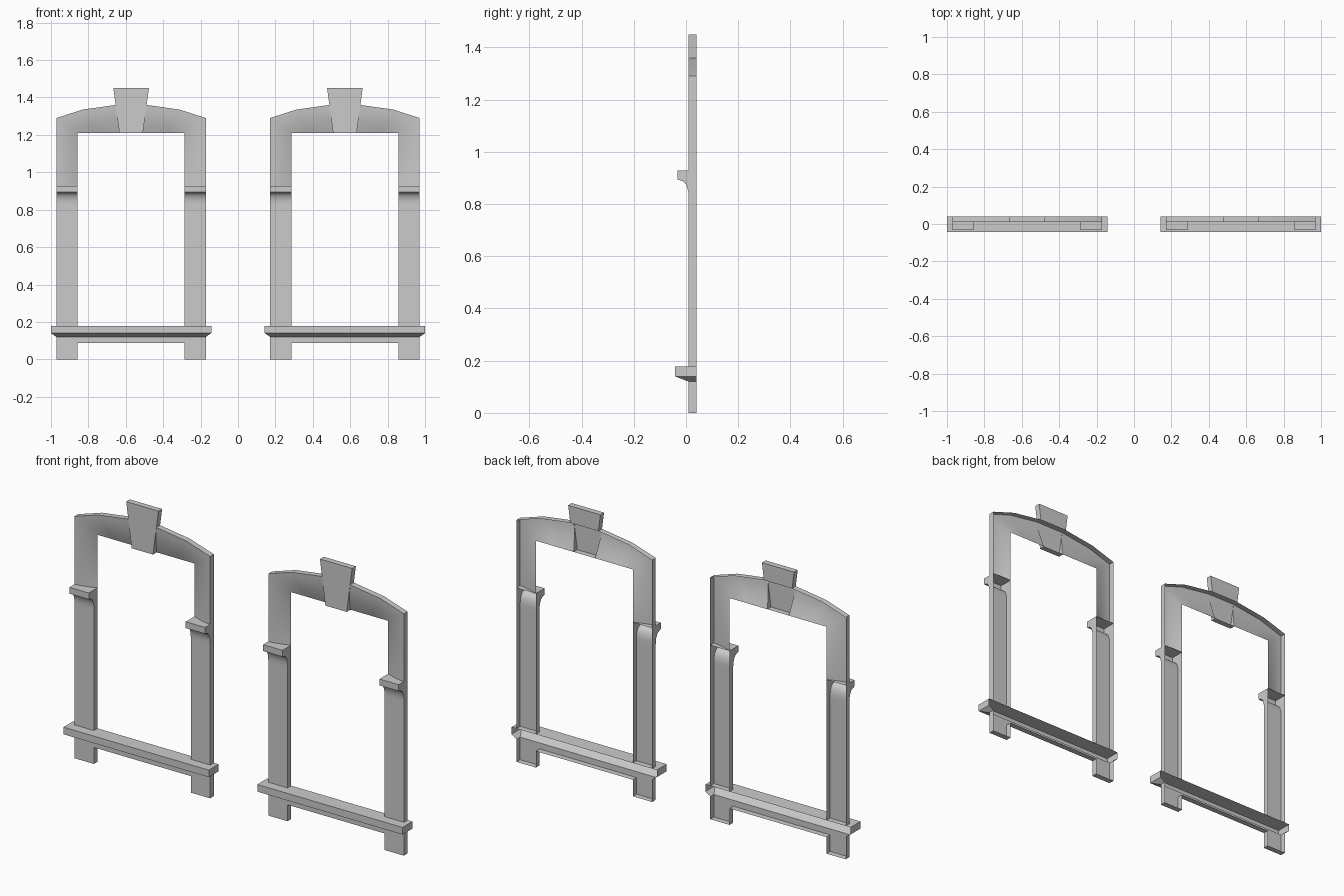
import bpy, bmesh, math

if "Cube" in bpy.data.objects:
    bpy.data.objects.remove(bpy.data.objects["Cube"])

F, B = 0.01, 0.041          # front plane and open back plane of the frame
IN, OUT = 0.286, 0.4        # inner and outer half widths


def make(name, polys, cx, smooth=None):
    """Half part from polygons, mirrored about the window's centre line."""
    bm = bmesh.new()
    for p in polys:
        bm.faces.new([bm.verts.new(c) for c in p])
    bmesh.ops.remove_doubles(bm, verts=bm.verts[:], dist=1e-5)
    bmesh.ops.recalc_face_normals(bm, faces=bm.faces[:])
    if sum(f.normal.y * f.calc_area() for f in bm.faces) > 0:
        bmesh.ops.reverse_faces(bm, faces=bm.faces[:])
    me = bpy.data.meshes.new(name)
    bm.to_mesh(me)
    bm.free()
    ob = bpy.data.objects.new(name, me)
    bpy.context.collection.objects.link(ob)
    ob.location.x = cx
    m = ob.modifiers.new("mirror", 'MIRROR')
    m.merge_threshold = 1e-4
    if smooth:
        bpy.ops.object.select_all(action='DESELECT')
        ob.select_set(True)
        bpy.context.view_layer.objects.active = ob
        bpy.ops.object.shade_smooth_by_angle(angle=math.radians(smooth))
    return ob


def grid(rows):
    """Quads between successive rows of points."""
    return [(a[i], a[i + 1], b[i + 1], b[i])
            for a, b in zip(rows, rows[1:]) for i in range(len(a) - 1)]


def panel(pts, rims):
    """Flat front outline with rims going back along the listed edges."""
    polys = [[(x, F, z) for x, z in pts]]
    for i in rims:
        (x, z), (u, w) = pts[i], pts[(i + 1) % len(pts)]
        polys.append([(x, F, z), (u, F, w), (u, B, w), (x, B, z)])
    return polys


for cx in (-0.5715, 0.5715):
    # lower legs with the apron between them
    make("apron_and_legs", panel([(0, .12), (0, .088), (IN, .088), (IN, 0),
                                  (OUT, 0), (OUT, .12)], (1, 2, 3, 4)), cx)

    # side posts
    make("post", panel([(IN, .178), (OUT, .178), (OUT, .81), (IN, .81)], (1, 3)), cx)

    # sill: hollow ledge with tapered underside
    rings = [[(0, y, z), (x, y, z), (x, B, z)]
             for x, y, z in ((.4285, -.042, .178), (.4285, -.042, .14), (OUT, F, .12))]
    top = [(0, -.042, .178), (.4285, -.042, .178), (.4285, B, .178), (0, B, .178)]
    make("sill", grid(rings) + [top], cx)

    # consoles: shelf over a hollow curve
    prof = [(B, .928), (-.033, .928), (-.033, .894)]
    for k in range(7):
        a = math.radians(90 * k / 6)
        prof.append((-.02 + .03 * math.sin(a), .83 + .06 * math.cos(a)))
    prof.append((F, .81))
    rows = [[(x, y, z) for y, z in prof] for x in (IN, OUT)]
    sides = [r + [(r[0][0], B, .81)] for r in rows]
    make("console", grid(rows) + sides, cx, 30)

    # arched head: moulding falling back from the outer to the inner edge
    outer = [(OUT, .928), (OUT, 1.29), (.26, 1.335), (.083, 1.36)]
    inner = [(IN, .928), (IN, 1.21), (.19, 1.21), (.063, 1.21)]
    rows = []
    for (ox, oz), (ix, iz) in zip(outer, inner):
        row = [(ox, B, oz)]
        for k in range(6):
            t = k / 5
            row.append((ox + (ix - ox) * t, F + (B - F) * t ** 1.6, oz + (iz - oz) * t))
        rows.append(row)
    # cheeks beside the keystone
    step = [[(x, F, z) for x, y, z in rows[-1][2:]], rows[-1][2:]]
    cheek = grid(step) + [(rows[-1][1], step[0][0], step[1][0])]
    make("arched_head", grid(rows) + cheek, cx, 40)

    # keystone: open behind the arch, solid above it
    key = panel([(0, 1.21), (.063, 1.21), (.083, 1.36), (.095, 1.45), (0, 1.45)], (0, 2, 3))
    key.append([(0, B, 1.36), (.083, B, 1.36), (.095, B, 1.45), (0, B, 1.45)])
    key.append([(0, F, 1.36), (.083, F, 1.36), (.083, B, 1.36), (0, B, 1.36)])
    make("keystone", key, cx)
